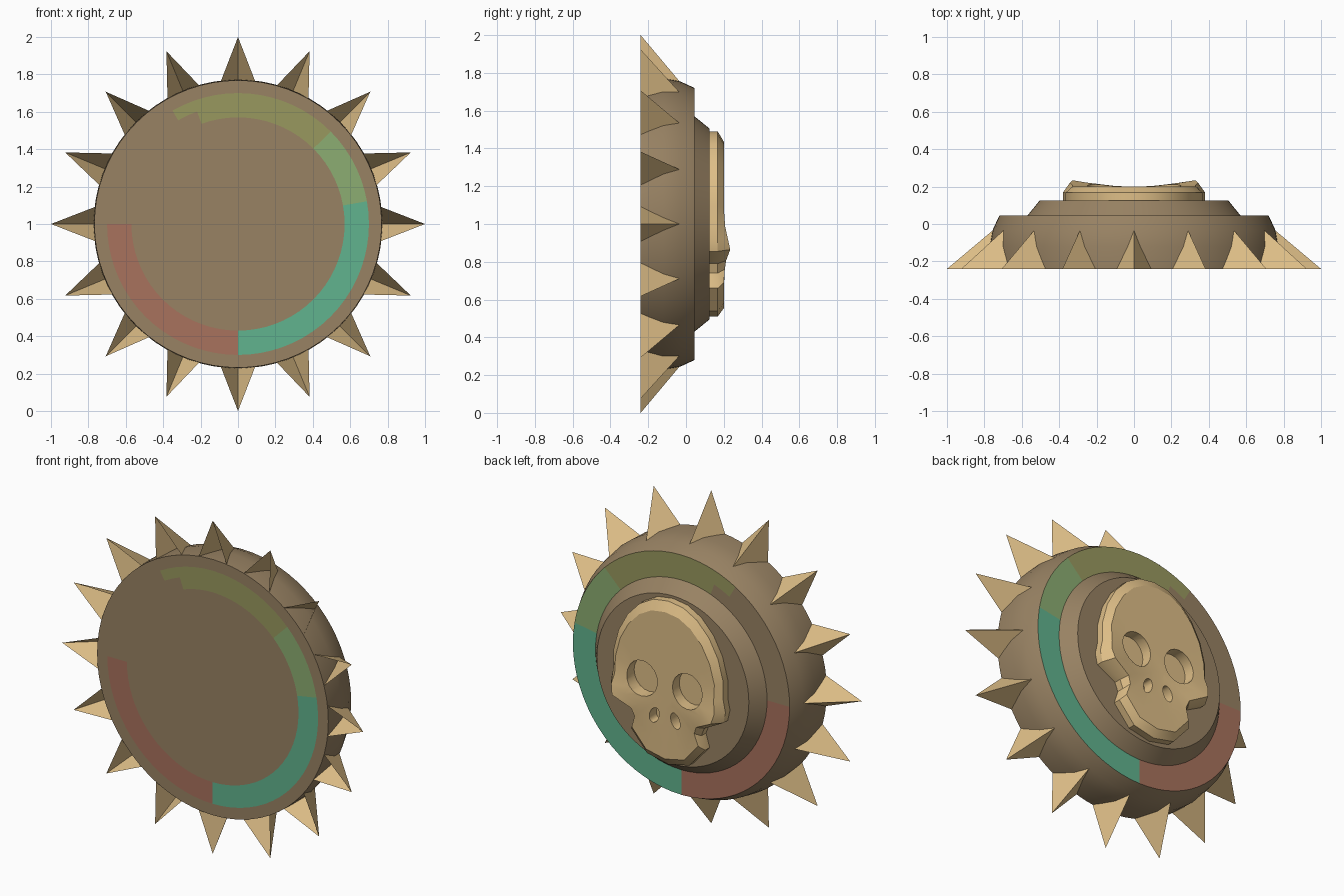
import bpy, bmesh, math
from mathutils import Matrix, Vector

if "Cube" in bpy.data.objects:
    bpy.data.objects.remove(bpy.data.objects["Cube"], do_unlink=True)

CENTRE = Vector((0, 0, 1))
SEGMENTS = 72


def material(name, rgb):
    linear = [((c / 255 + 0.055) / 1.055) ** 2.4 for c in rgb] + [1]
    mat = bpy.data.materials.new(name)
    mat.use_nodes = True
    mat.diffuse_color = linear
    bsdf = mat.node_tree.nodes["Principled BSDF"]
    bsdf.inputs["Base Color"].default_value = linear
    bsdf.inputs["Roughness"].default_value = 0.9
    return mat


brown = material("brown", (152, 130, 99))
tan = material("tan", (222, 190, 135))
red = material("red", (168, 114, 93))
teal = material("teal", (97, 179, 142))
green = material("green", (140, 173, 114))
olive = material("olive", (153, 153, 95))


def make_object(name, bm, mats):
    mesh = bpy.data.meshes.new(name)
    bm.to_mesh(mesh)
    bm.free()
    obj = bpy.data.objects.new(name, mesh)
    bpy.context.collection.objects.link(obj)
    for mat in mats:
        mesh.materials.append(mat)
    return obj


def activate(obj):
    bpy.ops.object.select_all(action="DESELECT")
    obj.select_set(True)
    bpy.context.view_layer.objects.active = obj


def bridge(bm, a, b):
    n = len(a)
    return [bm.faces.new((a[i], a[(i + 1) % n], b[(i + 1) % n], b[i])) for i in range(n)]


# Stepped disc, with the painted arcs chosen by angle and radius
profile = [(0.57, -0.24), (0.64, -0.24), (0.70, -0.24), (0.768, -0.24), (0.772, -0.12),
           (0.755, -0.03), (0.72, 0.045), (0.64, 0.045), (0.57, 0.045), (0.505, 0.125)]
painted_bands = {0: "inner", 1: "outer", 6: "outer", 7: "inner"}


def paint_index(angle, side):
    if angle < 10 or angle > 270:
        return 2
    if angle < 45:
        return 3
    if angle < (120 if side == "outer" else 110):
        return 4
    return 1 if angle > 180 else 0


bm = bmesh.new()
rings = []
for r, y in profile:
    ring = []
    for i in range(SEGMENTS):
        t = math.tau * i / SEGMENTS
        ring.append(bm.verts.new(CENTRE + Vector((r * math.cos(t), y, r * math.sin(t)))))
    rings.append(ring)
for k in range(len(rings) - 1):
    for i, face in enumerate(bridge(bm, rings[k], rings[k + 1])):
        if k in painted_bands:
            face.material_index = paint_index((i + 0.5) * 360 / SEGMENTS, painted_bands[k])
bm.faces.new(rings[0])
bm.faces.new(rings[-1])
bmesh.ops.recalc_face_normals(bm, faces=bm.faces)
disc = make_object("disc_body", bm, [brown, red, teal, green, olive])
activate(disc)
bpy.ops.object.shade_smooth_by_angle(angle=math.radians(35))

# Ring of two-sided spikes, open at the front
bm = bmesh.new()
for i in range(16):
    turn = Matrix.Rotation(math.tau * i / 16, 3, "Y")
    tip, left, right, ridge = [
        bm.verts.new(CENTRE + turn @ Vector(p))
        for p in ((0, -0.24, 1), (-0.095, -0.24, 0.755), (0.095, -0.24, 0.755), (0, -0.03, 0.75))]
    for corners in ((tip, left, ridge), (tip, ridge, right)):
        face = bm.faces.new(corners)
        face.normal_update()
        if face.normal.y < 0:
            face.normal_flip()
make_object("spikes", bm, [tan])

# Skull relief: half outline mirrored, then stacked rings towards the middle
half = [(0.10, 1.475), (0.19, 1.425), (0.27, 1.34), (0.33, 1.23), (0.365, 1.1), (0.365, 0.99),
        (0.38, 0.92), (0.365, 0.855), (0.24, 0.79), (0.22, 0.74), (0.245, 0.66), (0.14, 0.54)]
outline = [(0, 1.49)] + half + [(0, 0.51)] + [(-x, z) for x, z in reversed(half)]
MIDDLE = 0.95


def face_depth(x, z):
    # Cheekbones swell outwards from the hollow middle
    swell = max(0, 1 - abs(z - 0.86) / 0.16)
    return 0.2 + 0.035 * swell * min(1, abs(x) / 0.3) ** 2


bm = bmesh.new()
rings = []
for scale, depth in ((1, 0.12), (1, 0.168), (0.9, None), (0.7, None), (0.45, None), (0.2, None)):
    ring = []
    for x, z in outline:
        x, z = x * scale, MIDDLE + (z - MIDDLE) * scale
        ring.append(bm.verts.new((x, face_depth(x, z) if depth is None else depth, z)))
    rings.append(ring)
for a, b in zip(rings, rings[1:]):
    bridge(bm, a, b)
bm.faces.new(rings[0])
bm.faces.new(rings[-1])
bmesh.ops.recalc_face_normals(bm, faces=bm.faces)
skull = make_object("skull", bm, [tan])


# Eye and nostril sockets
def carve(x, z, half_width, half_height, tilt):
    bm = bmesh.new()
    bmesh.ops.create_cone(bm, cap_ends=True, segments=20, radius1=1, radius2=1, depth=0.3)
    shape = (Matrix.Translation((x, 0.285, z)) @ Matrix.Rotation(tilt, 4, "Y")
             @ Matrix.Diagonal((half_width, 1, half_height, 1)) @ Matrix.Rotation(math.pi / 2, 4, "X"))
    bmesh.ops.transform(bm, matrix=shape, verts=bm.verts)
    bmesh.ops.recalc_face_normals(bm, faces=bm.faces)
    cutter = make_object("socket_cutter", bm, [tan])
    cutter.hide_render = True
    activate(skull)
    mod = skull.modifiers.new("socket", "BOOLEAN")
    mod.operation = "DIFFERENCE"
    mod.solver = "EXACT"
    mod.object = cutter
    bpy.ops.object.modifier_apply(modifier=mod.name)
    bpy.data.objects.remove(cutter, do_unlink=True)


for side in (-1, 1):
    carve(side * 0.15, 1.0, 0.1, 0.105, 0)
    carve(side * 0.07, 0.8, 0.03, 0.048, -side * 0.35)

activate(skull)
bpy.ops.object.shade_smooth_by_angle(angle=math.radians(30))
